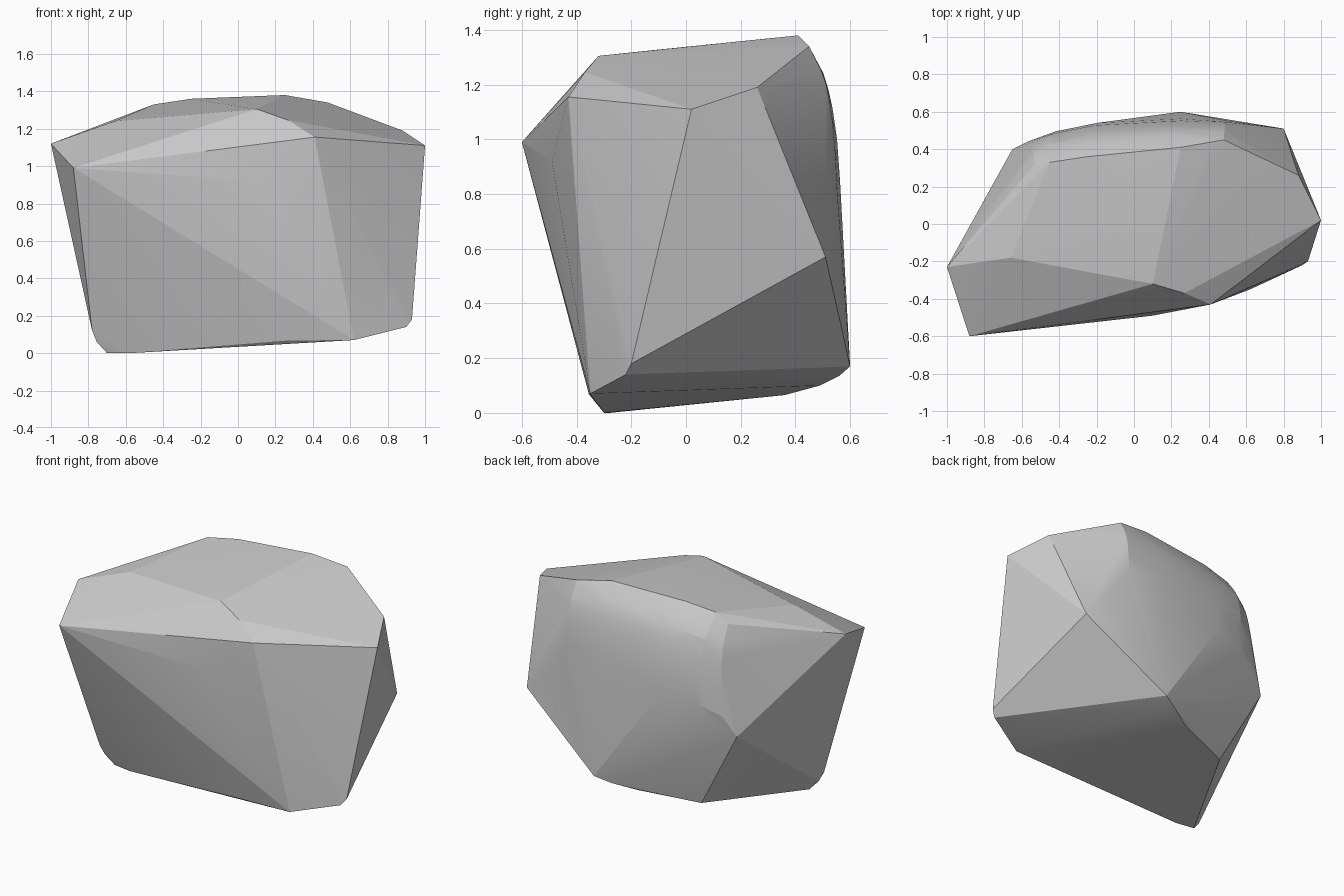
import bpy, bmesh

if "Cube" in bpy.data.objects:
    bpy.data.objects.remove(bpy.data.objects["Cube"])

# Main corners of the boulder
top_corners = [(-1, -.23, 1.12), (-.88, -.6, .99), (.1, -.32, 1.305), (.27, -.37, 1.245),
               (.41, -.43, 1.155), (1, .02, 1.11), (.88, .26, 1.19),
               (-.66, -.18, 1.24), (-.03, -.13, 1.325)]
side_corners = [(.1, -.49, .92), (.8, .51, .57), (-.65, .4, .59)]
base_corners = [(.93, -.2, .18), (.9, -.22, .14), (.62, -.35, .07), (.27, -.355, .068),
                (-.58, -.3, 0), (-.7, -.28, 0), (-.755, -.3, .06), (-.78, -.32, .12),
                (-.365, .36, .065), (.01, .49, .1), (.15, .56, .135), (.25, .6, .17)]

# Rounded back: the crest and the shoulder below it, joined by a curved profile
crest = [(-.53, .32, 1.27), (-.45, .33, 1.33), (-.25, .36, 1.36), (.25, .41, 1.38), (.48, .45, 1.34)]
shoulder = [(-.57, .44, .72), (-.42, .495, .78), (-.2, .54, .82), (.25, .563, .85), (.5, .552, .82)]
profile = [(0, 0), (.2, .08), (.42, .165), (.6, .26), (.72, .37), (.82, .5), (.93, .72), (1, 1)]


def sample(line, n=3):
    """Subdivide a polyline."""
    pts = [tuple(p + (q - p) * k / n for p, q in zip(a, b))
           for a, b in zip(line, line[1:]) for k in range(n)]
    return pts + [line[-1]]


back = [(a[0] + (b[0] - a[0]) * fz, a[1] + (b[1] - a[1]) * fy, a[2] + (b[2] - a[2]) * fz)
        for a, b in zip(sample(crest), sample(shoulder)) for fy, fz in profile]

# Wrap all points in a convex skin
bm = bmesh.new()
for p in top_corners + side_corners + base_corners + back:
    bm.verts.new(p)
hull = bmesh.ops.convex_hull(bm, input=bm.verts[:])
bmesh.ops.delete(bm, geom=[v for v in bm.verts if not v.link_faces], context='VERTS')
bmesh.ops.recalc_face_normals(bm, faces=bm.faces[:])
mesh = bpy.data.meshes.new("boulder")
bm.to_mesh(mesh)
bm.free()

boulder = bpy.data.objects.new("boulder", mesh)
bpy.context.collection.objects.link(boulder)
bpy.context.view_layer.objects.active = boulder
boulder.select_set(True)
bpy.ops.object.shade_smooth_by_angle(angle=0.16)
